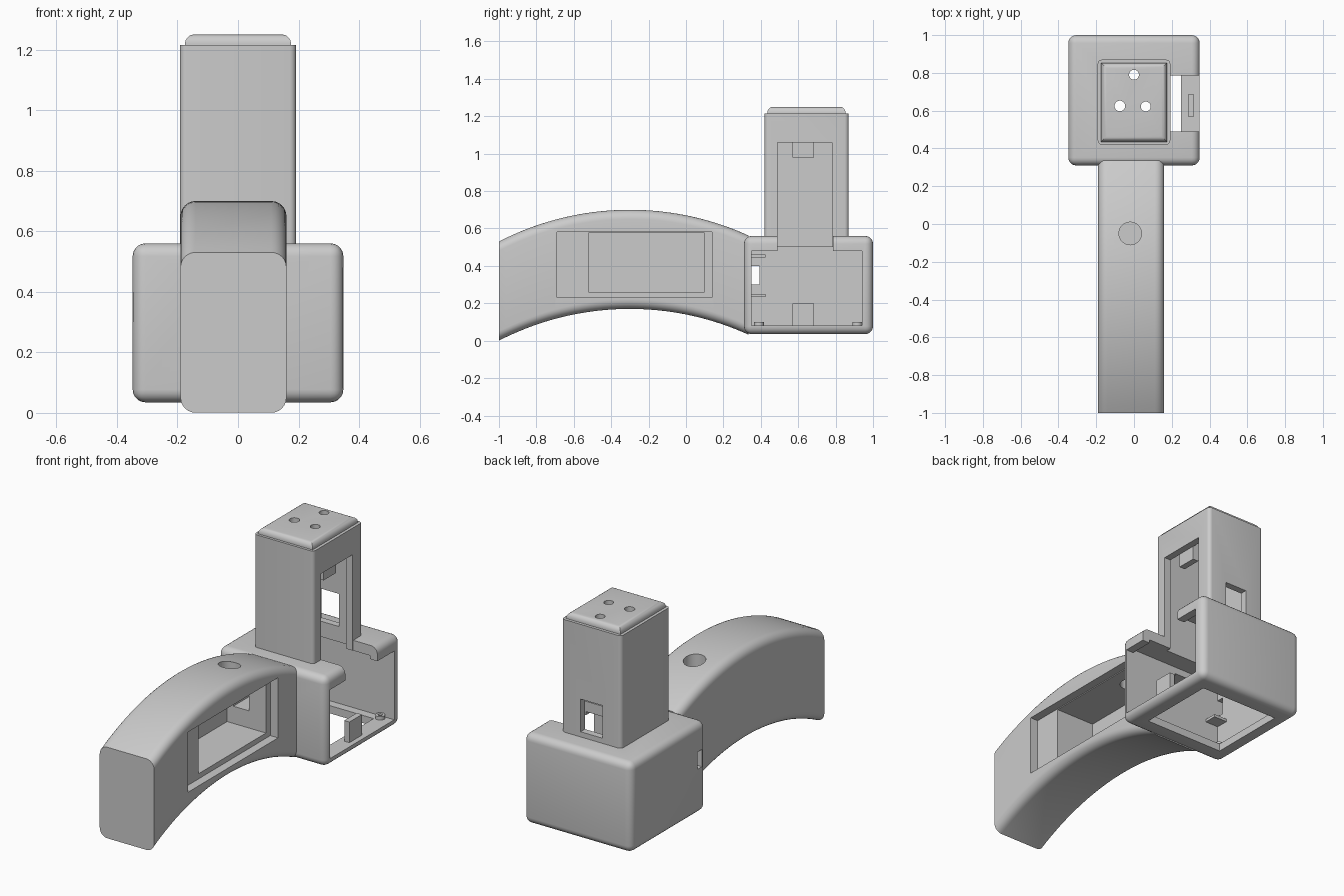
import bpy, bmesh, math
from mathutils import Matrix, Vector

if "Cube" in bpy.data.objects:
    bpy.data.objects.remove(bpy.data.objects["Cube"])

grey = bpy.data.materials.new("matte_grey")
grey.diffuse_color = (0.6, 0.6, 0.6, 1)
grey.use_nodes = True
grey.node_tree.nodes["Principled BSDF"].inputs["Base Color"].default_value = grey.diffuse_color


def finish(name, bm):
    bmesh.ops.recalc_face_normals(bm, faces=bm.faces[:])
    me = bpy.data.meshes.new(name)
    bm.to_mesh(me)
    bm.free()
    ob = bpy.data.objects.new(name, me)
    bpy.context.collection.objects.link(ob)
    me.materials.append(grey)
    return ob


def block(name, x, y, z, bevel=0.0, pick=None, segments=5):
    """Box from (min, max) ranges; pick chooses which edges get rounded."""
    bm = bmesh.new()
    bmesh.ops.create_cube(bm, size=1)
    for v in bm.verts:
        v.co = Vector([(r[0] + r[1]) / 2 + c * (r[1] - r[0]) for c, r in zip(v.co, (x, y, z))])
    if bevel:
        edges = [e for e in bm.edges if pick is None or pick(e)]
        bmesh.ops.bevel(bm, geom=edges, offset=bevel, segments=segments,
                        profile=0.5, affect='EDGES')
    return finish(name, bm)


def rod(name, x, y, z, r):
    bm = bmesh.new()
    bmesh.ops.create_cone(bm, cap_ends=True, segments=32, radius1=r, radius2=r, depth=z[1] - z[0],
                          matrix=Matrix.Translation((x, y, (z[0] + z[1]) / 2)))
    return finish(name, bm)


def cut(ob, *cutters):
    bpy.context.view_layer.objects.active = ob
    for c in cutters:
        m = ob.modifiers.new("cut", 'BOOLEAN')
        m.operation, m.solver, m.object = 'DIFFERENCE', 'EXACT', c
        bpy.ops.object.modifier_apply(modifier=m.name)
        bpy.data.objects.remove(c)


def upright(e):
    return abs(e.verts[0].co.z - e.verts[1].co.z) > 0.01


# Curved arm: rounded rectangle swept along a circular arc
def make_arm():
    x0, x1, z0, z1, r, big = -0.19, 0.16, 0.17, 0.70, 0.05, 1.53
    section = []
    for cx, cz, a0 in ((x1 - r, z1 - r, 0), (x0 + r, z1 - r, 90),
                       (x0 + r, z0 + r, 180), (x1 - r, z0 + r, 270)):
        for i in range(7):
            a = math.radians(a0 + i * 15)
            section.append((cx + r * math.cos(a), cz + r * math.sin(a)))
    bm = bmesh.new()
    rings = []
    steps = 36
    for i in range(steps + 1):
        y = -1 + 1.335 * i / steps
        drop = big - math.sqrt(big ** 2 - (y + 0.3) ** 2)
        rings.append([bm.verts.new((px, y, pz - drop)) for px, pz in section])
    n = len(section)
    for a, b in zip(rings, rings[1:]):
        for k in range(n):
            bm.faces.new((a[k], a[(k + 1) % n], b[(k + 1) % n], b[k]))
    bm.faces.new(rings[0])
    bm.faces.new(rings[-1])
    return finish("curved_arm", bm)


arm = make_arm()
cut(arm,
    block("lid_recess", (0.11, 0.3), (-0.69, 0.14), (0.23, 0.58)),
    block("pocket", (-0.14, 0.2), (-0.52, 0.10), (0.26, 0.575)),
    rod("button_hole", -0.02, -0.05, (0.5, 0.8), 0.06),
    block("wire_way", (-0.1, 0.0), (0.05, 0.4), (0.36, 0.46)))

# Hollow base box, open on the right side and underneath
base = block("base_box", (-0.348, 0.348), (0.31, 1.0), (0.035, 0.56), 0.042)
cut(base,
    block("inside", (-0.305, 0.30), (0.35, 0.94), (0.08, 0.50)),
    block("side_opening", (0.25, 0.5), (0.35, 0.94), (0.08, 0.48)),
    block("floor_opening", (-0.26, 0.25), (0.42, 0.89), (0.0, 0.2)),
    block("tower_opening", (-0.15, 0.15), (0.46, 0.83), (0.4, 0.7)),
    block("top_notch", (0.1, 0.5), (0.49, 0.785), (0.4, 0.7)),
    block("cable_slot", (-0.5, -0.25), (0.35, 0.392), (0.3, 0.4)),
    block("wire_way", (-0.1, 0.0), (0.2, 0.4), (0.36, 0.46)))

# Hollow tower with side opening, rear window and pin holes
holes = ((0.0, 0.79, 0.026), (-0.075, 0.625, 0.028), (0.062, 0.622, 0.026))


def pin_holes():
    return [rod("pin_hole", x, y, (1.1, 1.4), r) for x, y, r in holes]


tower = block("tower", (-0.192, 0.192), (0.42, 0.87), (0.502, 1.215), 0.022, upright)
cut(tower,
    block("inside", (-0.15, 0.15), (0.46, 0.83), (0.4, 1.175)),
    block("side_opening", (0.1, 0.3), (0.49, 0.78), (0.4, 1.06)),
    block("rear_window", (-0.07, 0.07), (0.8, 1.0), (0.59, 0.78)),
    *pin_holes())

# Rounded cap on the tower
cap = block("tower_cap", (-0.175, 0.175), (0.435, 0.853), (1.205, 1.25), 0.03,
            lambda e: min(v.co.z for v in e.verts) > 1.24)
cut(cap, *pin_holes())

parts = [arm, base, tower, cap]

# Latch tabs for the missing side cover
parts.append(block("lower_latch", (0.285, 0.318), (0.57, 0.685), (0.075, 0.2)))
parts.append(block("upper_latch", (0.115, 0.152), (0.57, 0.685), (0.98, 1.10)))

# Screw posts on the base floor
for x in (-0.28, 0.275):
    for y in (0.39, 0.915):
        post = rod("screw_post", x, y, (0.075, 0.1), 0.026)
        cut(post, rod("screw_hole", x, y, (0.085, 0.2), 0.012))
        parts.append(post)

# Board brackets beside the cable slot
for z in (0.235, 0.445):
    parts.append(block("board_bracket", (-0.31, -0.22), (0.345, 0.425), (z, z + 0.016)))

# Smooth rounded edges, keep corners crisp
for ob in parts:
    bpy.ops.object.select_all(action='DESELECT')
    ob.select_set(True)
    bpy.context.view_layer.objects.active = ob
    bpy.ops.object.shade_smooth_by_angle(angle=math.radians(30))
